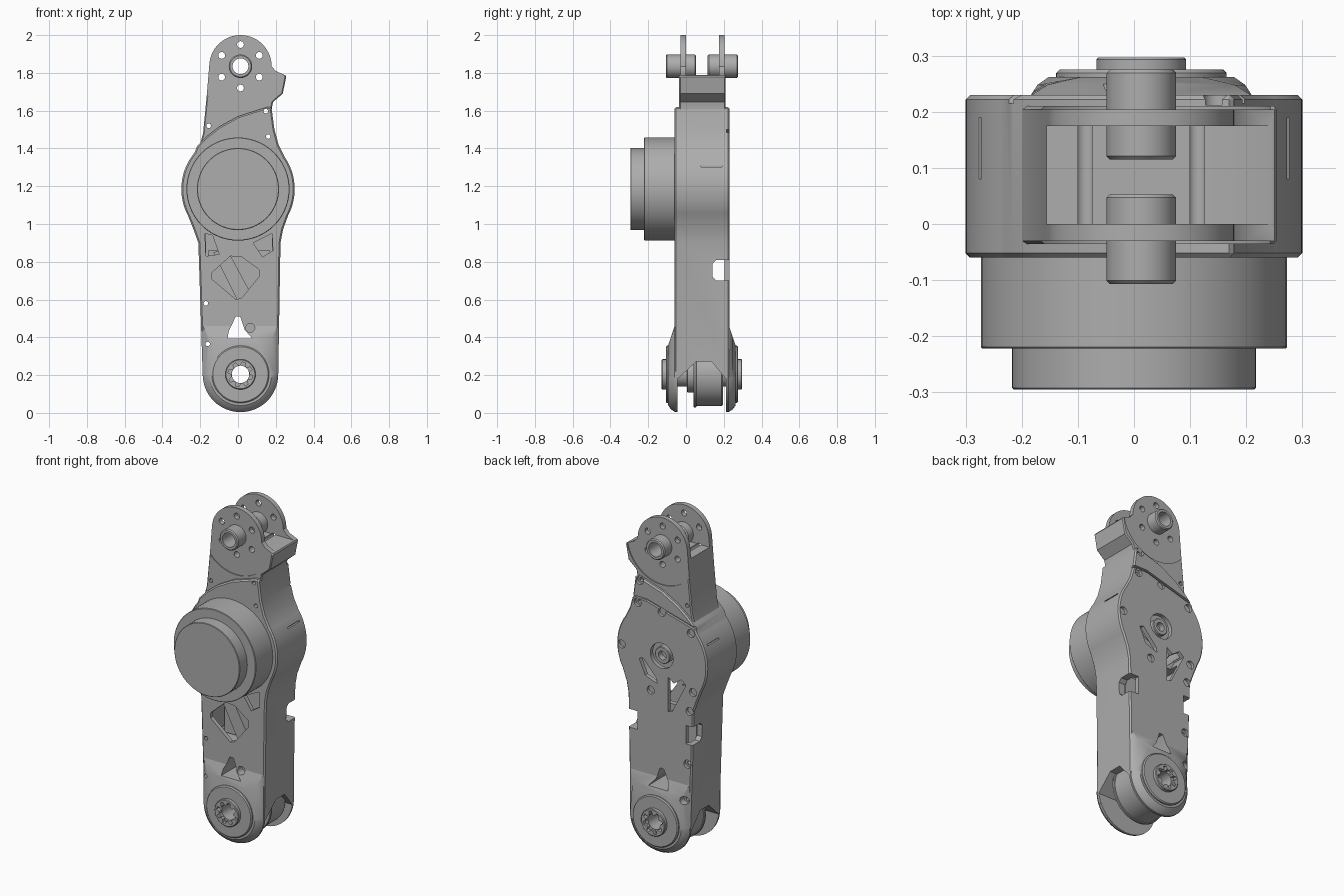
import bpy, bmesh
from math import sin, cos, radians, pi

cube = bpy.data.objects.get("Cube")
if cube:
    bpy.data.objects.remove(cube, do_unlink=True)

grey = bpy.data.materials.new("machined_grey")
grey.use_nodes = True
GREY = (0.42, 0.42, 0.42, 1)
grey.diffuse_color = GREY
grey.node_tree.nodes["Principled BSDF"].inputs["Base Color"].default_value = GREY

FOOT = (0.013, 0.204)   # lower joint axis
HUB = (0, 1.185)        # motor axis
TOP = (0.013, 1.835)    # upper joint axis
parts = []


def arc(c, r, a0, a1, n=24):
    step = radians(a1 - a0) / n
    return [(c[0] + r * cos(radians(a0) + i * step),
             c[1] + r * sin(radians(a0) + i * step)) for i in range(n + 1)]


def circle(c, r, n=48):
    return arc(c, r, 0, 360, n)[:-1]


def loft(name, layers, axis="y", keep=True):
    """Skin a stack of equal-length outlines, each given as (depth, points)."""
    bm = bmesh.new()
    rings = []
    for d, pts in layers:
        rings.append([bm.verts.new((a, d, b) if axis == "y" else (d, a, b)) for a, b in pts])
    for low, high in zip(rings, rings[1:]):
        for i in range(len(low)):
            j = (i + 1) % len(low)
            bm.faces.new((low[i], low[j], high[j], high[i]))
    bm.faces.new(rings[0])
    bm.faces.new(rings[-1])
    bmesh.ops.recalc_face_normals(bm, faces=bm.faces)
    mesh = bpy.data.meshes.new(name)
    bm.to_mesh(mesh)
    bm.free()
    mesh.materials.append(grey)
    ob = bpy.data.objects.new(name, mesh)
    bpy.context.collection.objects.link(ob)
    if keep:
        parts.append(ob)
    return ob


def prism(name, pts, d0, d1, axis="y", keep=True):
    return loft(name, [(d0, pts), (d1, pts)], axis, keep)


def disc(name, c, r, y0, y1, ch=0.006, n=64):
    """Cylinder along y with chamfered rims."""
    return loft(name, [(y0, circle(c, r - ch, n)), (y0 + ch, circle(c, r, n)),
                       (y1 - ch, circle(c, r, n)), (y1, circle(c, r - ch, n))])


def apply(ob, mod):
    bpy.context.view_layer.objects.active = ob
    bpy.ops.object.modifier_apply(modifier=mod.name)


def bevel(ob, width):
    mod = ob.modifiers.new("edge", "BEVEL")
    mod.width, mod.segments = width, 1
    mod.limit_method, mod.angle_limit = "ANGLE", radians(60)
    apply(ob, mod)


def cut(targets, pts, d0, d1, axis="y"):
    cutter = prism("cutter", pts, d0, d1, axis, keep=False)
    cutter.hide_render = True
    for ob in targets:
        mod = ob.modifiers.new("cut", "BOOLEAN")
        mod.operation, mod.solver, mod.object = "DIFFERENCE", "EXACT", cutter
        apply(ob, mod)
    bpy.data.objects.remove(cutter, do_unlink=True)


def rect(x0, x1, z0, z1):
    return [(x0, z0), (x1, z0), (x1, z1), (x0, z1)]


# Main housing
outline = (arc(FOOT, 0.2, 180, 360, 32)
           + [(0.225, 0.9), (0.238, 0.97)] + arc(HUB, 0.3, -28, 35)
           + [(0.215, 1.42), (0.193, 1.5), (0.177, 1.62), (0.15, 1.618), (0, 1.57),
              (-0.1, 1.515), (-0.17, 1.46), (-0.218, 1.41)]
           + arc(HUB, 0.3, 140, 208) + [(-0.235, 0.97), (-0.21, 0.9)])
housing = prism("main_housing", outline, -0.06, 0.23)
bevel(housing, 0.008)

# Upper fork with side horn
fork = prism("upper_fork",
             [(-0.21, 1.39), (0.22, 1.39), (0.193, 1.5), (0.177, 1.6), (0.185, 1.645),
              (0.237, 1.69), (0.256, 1.785), (0.2, 1.81)]
             + arc(TOP, 0.165, 0, 175, 32) + [(-0.165, 1.685), (-0.185, 1.48)],
             -0.036, 0.21)
bevel(fork, 0.006)
cut([fork], rect(-0.5, 0.5, 1.79, 2.2), 0, 0.175)
for y0, y1 in ((-0.1, -0.03), (0.204, 0.3)):
    cut([fork], circle(TOP, 0.235, 64), y0, y1)
cut([fork], circle(TOP, 0.045), -1, 1)
for k in range(6):
    spot = (TOP[0] + 0.115 * cos(pi / 6 + k * pi / 3), TOP[1] + 0.115 * sin(pi / 6 + k * pi / 3))
    cut([fork], circle(spot, 0.018, 16), -1, 1)

# Hollow pins through the fork plates
for side, y0, y1 in (("front", -0.107, 0.053), ("back", 0.115, 0.275)):
    pin = disc(side + "_fork_pin", TOP, 0.062, y0, y1)
    cut([pin], circle(TOP, 0.042), -1, 1)

# Motor on the front
disc("motor_body", HUB, 0.273, -0.222, -0.05, 0.003, 96)
disc("motor_cap", HUB, 0.217, -0.295, -0.21, 0.003, 96)

# Inside cavities of the housing
cut([housing], rect(-0.17, 0.18, 0.55, 1.0), -0.035, 0.205)
cut([housing], circle(HUB, 0.2, 64), -0.03, 0.205)

# Front windows
cut([housing], [(-0.04, 0.83), (0.02, 0.825), (0.11, 0.76), (0.11, 0.72), (0.02, 0.61),
                (-0.01, 0.6), (-0.14, 0.71), (-0.14, 0.74)], -0.1, 0)
cut([housing], [(-0.175, 0.95), (-0.135, 0.94), (-0.1, 0.84), (-0.17, 0.83)], -0.1, 0)
cut([housing], [(0.18, 0.95), (0.185, 0.86), (0.13, 0.825), (0.08, 0.9)], -0.1, 0)

# Back windows, hub recess and lid groove
cut([housing], [(0.15, 1.13), (0.125, 1.14), (0.035, 1.04), (0.03, 1.01), (0.11, 1.04)], 0.15, 0.3)
cut([housing], [(-0.04, 1.07), (-0.08, 1.04), (-0.13, 1.075), (-0.16, 1.05),
                (-0.07, 0.87), (-0.04, 0.86)], 0.15, 0.3)
cut([housing], circle(HUB, 0.075), 0.19, 0.3)
cut([housing], [(0.3, 1.5), (0.1, 1.5), (-0.3, 1.39), (-0.3, 1.375), (0.1, 1.485), (0.3, 1.485)],
    0.215, 0.3)

# Side windows and thin side slots
for s in (-1, 1):
    cut([housing], [(0.16, 0.7), (0.3, 0.7), (0.3, 0.81), (0.16, 0.81), (0.14, 0.79), (0.14, 0.72)],
        s * 0.16, s * 0.4, "x")
    cut([housing], rect(0.08, 0.19, 1.302, 1.31), s * 0.265, s * 0.4, "x")

# Lower clevis slot
cut([housing], [(-0.045, -0.1), (0.212, -0.1), (0.212, 0.18), (0.135, 0.272),
                (0.055, 0.272), (-0.045, 0.18)], -0.5, 0.5, "x")

# Flared cheeks, bearing covers and notched rings at the lower joint
wide = arc(FOOT, 0.198, 180, 360, 32) + [(0.211, 0.46), (-0.185, 0.46)]
mid = arc(FOOT, 0.185, 180, 360, 32) + [(0.18, 0.4), (-0.154, 0.4)]
narrow = arc(FOOT, 0.165, 180, 360, 32) + [(0.12, 0.358), (-0.094, 0.358)]
gear_hole = [arc(FOOT, 0.066 if (i // 2) % 2 else 0.048, i * 11.25 + (i % 2) * 4, 360, 1)[0]
             for i in range(32)]
lower, rings = [], []
for side, base, s in (("front", -0.06, -1), ("back", 0.228, 1)):
    lower.append(loft(side + "_cheek", [(base - s * 0.01, wide), (base, wide),
                                        (base + s * 0.02, mid), (base + s * 0.034, narrow)]))
    a, b, c = base, base + s * 0.047, base + s * 0.069
    lower.append(disc(side + "_bearing_cover", FOOT, 0.152, min(a, b), max(a, b)))
    ring = disc(side + "_bearing_ring", FOOT, 0.08, min(a, c), max(a, c), 0.004)
    cut([ring], gear_hole, c - s * 0.025, c + s * 0.05)
    lower.append(ring)

# Roller between the cheeks
lower.append(disc("joint_roller", FOOT, 0.168, 0.05, 0.195))
lower.append(disc("roller_flange", FOOT, 0.175, 0.04, 0.056, 0.003))
lower.append(disc("roller_neck", FOOT, 0.095, 0.005, 0.05, 0.004))
lower.append(disc("roller_spindle", FOOT, 0.065, -0.05, 0.22, 0.004))
cut(lower + [housing], circle(FOOT, 0.046), -1, 1)

# Teardrop opening above the lower joint
cheeks = [ob for ob in lower if "cheek" in ob.name]
cut(cheeks + [housing], [(-0.055, 0.395), (-0.05, 0.43), (-0.012, 0.51), (0.012, 0.51),
                         (0.035, 0.44), (0.075, 0.395)], -1, 1)
cut(cheeks + [housing], circle((0.065, 0.45), 0.024, 20), -0.2, -0.02)

# Through holes and countersunk screw holes
for spot in ((-0.155, 1.52), (0.147, 1.597), (0.16, 1.463), (-0.17, 0.58), (-0.16, 0.365)):
    cut([housing, fork] + cheeks, circle(spot, 0.012, 12), -1, 1)
for spot in ((0.147, 1.597), (0.16, 1.463), (0, 1.445), (-0.193, 1.37), (0.267, 1.185),
             (0.073, 0.96), (-0.207, 1.02), (-0.185, 0.9), (-0.17, 0.58), (-0.16, 0.365)):
    cut([housing] + cheeks, circle(spot, 0.024, 20), 0.212, 0.4)

# Inner drive parts seen through the windows
disc("inner_gear", HUB, 0.17, -0.04, 0.13)
hub = disc("back_hub", HUB, 0.05, 0.12, 0.225, 0.004)
cut([hub], circle(HUB, 0.026, 24), 0.19, 0.3)
prism("inner_link", [(-0.13, 0.85), (-0.06, 0.87), (0.075, 0.62), (0.005, 0.58)], 0.0, 0.05)
prism("inner_plate", rect(-0.16, 0.17, 0.56, 0.86), 0.1, 0.13)

# Smooth the round surfaces, keep the edges crisp
bpy.ops.object.select_all(action="DESELECT")
for ob in parts:
    ob.select_set(True)
bpy.context.view_layer.objects.active = parts[0]
bpy.ops.object.shade_smooth_by_angle(angle=radians(30))
